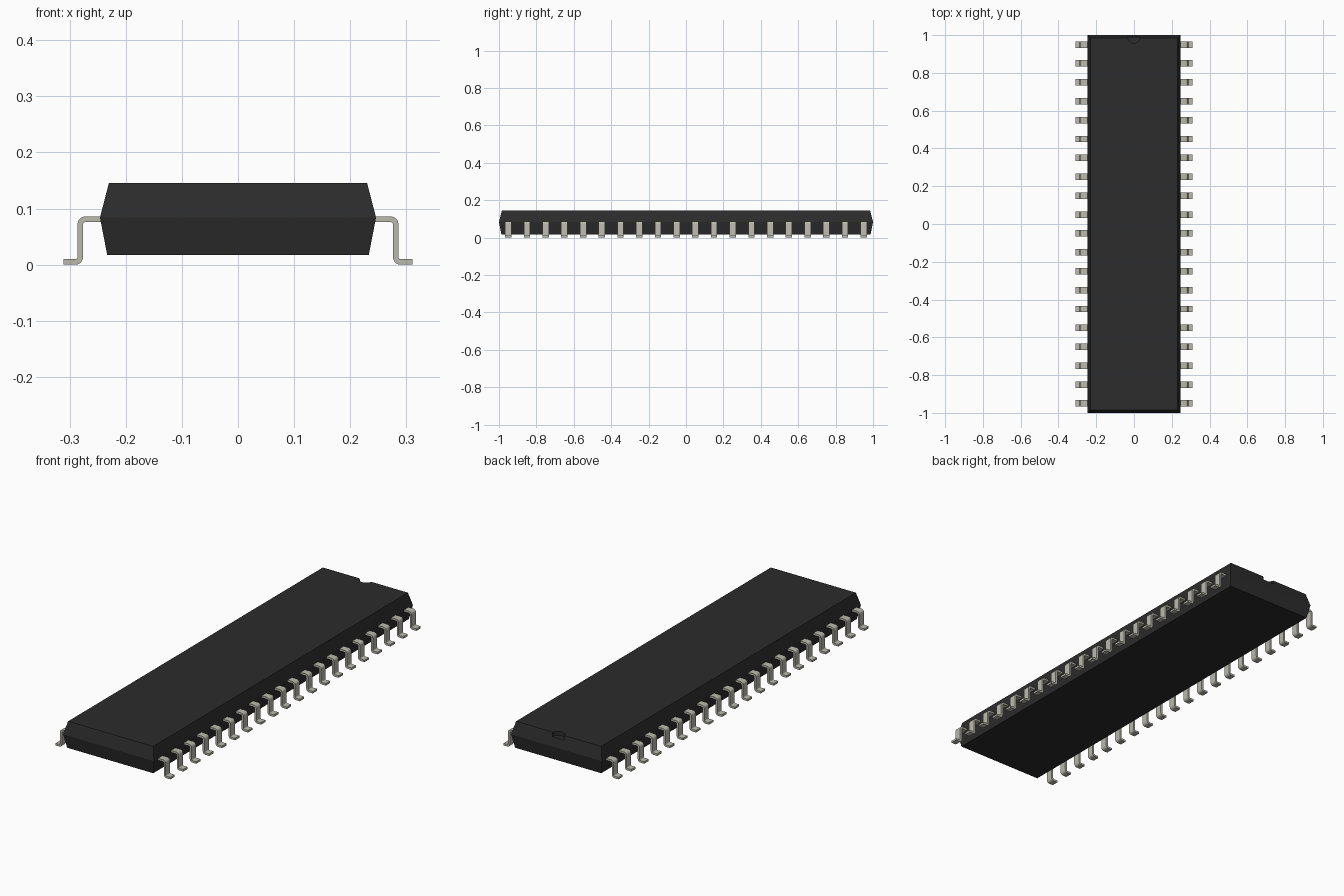
import bpy
import bmesh
from math import radians, cos, sin

cube = bpy.data.objects.get("Cube")
if cube:
    bpy.data.objects.remove(cube, do_unlink=True)


def make_material(name, colour):
    mat = bpy.data.materials.new(name)
    mat.use_nodes = True
    mat.diffuse_color = (*colour, 1)
    mat.node_tree.nodes["Principled BSDF"].inputs["Base Color"].default_value = (*colour, 1)
    return mat


def add_object(name, bm, mat):
    bmesh.ops.recalc_face_normals(bm, faces=bm.faces)
    mesh = bpy.data.meshes.new(name)
    bm.to_mesh(mesh)
    bm.free()
    mesh.materials.append(mat)
    obj = bpy.data.objects.new(name, mesh)
    bpy.context.collection.objects.link(obj)
    return obj


def activate(obj):
    bpy.ops.object.select_all(action='DESELECT')
    obj.select_set(True)
    bpy.context.view_layer.objects.active = obj


def arc(cx, cz, r, start, end, steps=5):
    angles = [radians(start + (end - start) * i / steps) for i in range(steps + 1)]
    return [(cx + r * cos(a), cz + r * sin(a)) for a in angles]


black = make_material("black plastic", (0.025, 0.025, 0.025))
metal = make_material("tinned metal", (0.50, 0.49, 0.42))

# Body: stacked rectangles, widest at the seam
TOP = 0.146
bm = bmesh.new()
rings = []
for x, y, z in ((0.233, 0.987, 0.017), (0.246, 1.0, 0.084), (0.23, 0.984, TOP)):
    rings.append([bm.verts.new((sx * x, sy * y, z))
                  for sx, sy in ((-1, -1), (1, -1), (1, 1), (-1, 1))])
for low, high in zip(rings, rings[1:]):
    for i in range(4):
        j = (i + 1) % 4
        bm.faces.new((low[i], low[j], high[j], high[i]))
bm.faces.new(rings[0])
bm.faces.new(rings[-1])
body = add_object("body", bm, black)

# Half-round notch in the top edge of the back end
bpy.ops.mesh.primitive_cylinder_add(vertices=32, radius=0.032, depth=0.04,
                                    location=(0, 0.99, TOP))
cutter = bpy.context.object
cutter.name = "notch_cutter"
cutter.hide_render = True
cutter.data.materials.append(black)
notch = body.modifiers.new("notch", 'BOOLEAN')
notch.operation = 'DIFFERENCE'
notch.solver = 'EXACT'
notch.object = cutter
activate(body)
bpy.ops.object.modifier_apply(modifier=notch.name)
bpy.data.objects.remove(cutter, do_unlink=True)

# Pin: bent strip profile extruded along y
PIN_TOP, THICK, BEND = 0.086, 0.01, 0.014
PIN_IN, PIN_OUT, ROOT, TIP = 0.276, 0.286, 0.235, 0.311
WIDTH, PITCH, COUNT = 0.034, 0.1, 20
upper = (PIN_OUT - BEND, PIN_TOP - BEND)
lower = (PIN_IN + BEND, BEND)
profile = [(ROOT, PIN_TOP)]
profile += arc(*upper, BEND, 90, 0)
profile += arc(*lower, BEND - THICK, 180, 270)
profile += [(TIP, THICK), (TIP, 0)]
profile += arc(*lower, BEND, 270, 180)
profile += arc(*upper, BEND - THICK, 0, 90)
profile += [(ROOT, PIN_TOP - THICK)]

bm = bmesh.new()
first = -PITCH * (COUNT - 1) / 2 - WIDTH / 2
face = bm.faces.new([bm.verts.new((x, first, z)) for x, z in profile])
side = bmesh.ops.extrude_face_region(bm, geom=[face])["geom"]
bmesh.ops.translate(bm, vec=(0, WIDTH, 0),
                    verts=[v for v in side if isinstance(v, bmesh.types.BMVert)])
pins = add_object("pins", bm, metal)
activate(pins)
bpy.ops.object.shade_smooth_by_angle(angle=radians(35))

# Row of pins, mirrored to the other side
row = pins.modifiers.new("row", 'ARRAY')
row.count = COUNT
row.use_relative_offset = False
row.use_constant_offset = True
row.constant_offset_displace = (0, PITCH, 0)
mirror = pins.modifiers.new("mirror", 'MIRROR')
mirror.use_mirror_merge = False
